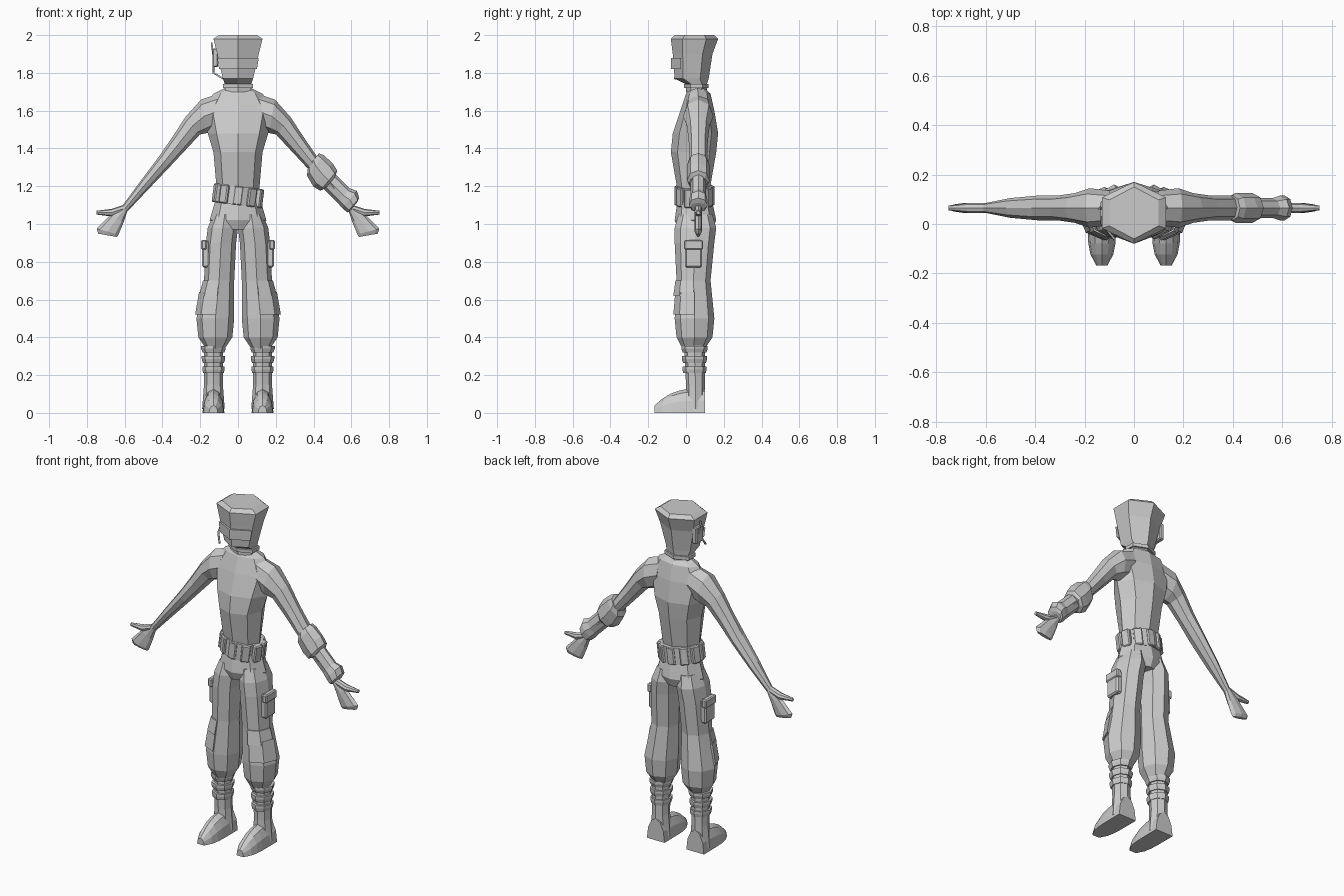
import bpy, bmesh
from math import sin, cos, pi, radians
from mathutils import Vector, Matrix

cube = bpy.data.objects.get("Cube")
if cube:
    bpy.data.objects.remove(cube, do_unlink=True)

grey = bpy.data.materials.new("plain grey")
grey.use_nodes = True
colour = (.6, .6, .6, 1)
grey.diffuse_color = colour
grey.node_tree.nodes["Principled BSDF"].inputs["Base Color"].default_value = colour


def polygon(sides):
    """Unit outline that starts at the front and reaches full width."""
    turns = [2 * pi * i / sides for i in range(sides)]
    widest = max(sin(turn) for turn in turns)
    return [(sin(turn) / widest, -cos(turn)) for turn in turns]


HEXAGON = polygon(6)
OCTAGON = polygon(8)
FACE_FRONT = [HEXAGON[-1], HEXAGON[0], HEXAGON[1]]
OUTER_FRONT = [(u * 1.07, v * 1.07) for u, v in OCTAGON[:3]] + [(0, 0)]
ARCH = [(cos(pi * i / 6), sin(pi * i / 6)) for i in range(7)]


def finish(name, bm):
    bmesh.ops.recalc_face_normals(bm, faces=bm.faces)
    mesh = bpy.data.meshes.new(name)
    bm.to_mesh(mesh)
    bm.free()
    mesh.materials.append(grey)
    part = bpy.data.objects.new(name, mesh)
    bpy.context.scene.collection.objects.link(part)
    return part


def loft(name, rings, side=1):
    """Skin point rings, cap both ends; side -1 mirrors across x."""
    bm = bmesh.new()
    rows = [[bm.verts.new((side * x, y, z)) for x, y, z in ring] for ring in rings]
    for lower, upper in zip(rows, rows[1:]):
        for i in range(len(lower)):
            bm.faces.new((lower[i - 1], lower[i], upper[i], upper[i - 1]))
    bm.faces.new(rows[0])
    bm.faces.new(rows[-1])
    return finish(name, bm)


def level(shape, z, width, front, back, x=0):
    """Horizontal ring; width is measured from its middle."""
    middle, depth = (front + back) / 2, (back - front) / 2
    return [(x + u * width, middle + v * depth, z) for u, v in shape]


def joint(x, z, radius, depth, lean=50):
    """Ring across an arm; lean is the angle of its upper edge."""
    across = radians(lean)
    return [(x + v * radius * cos(across), .065 + u * depth, z + v * radius * sin(across))
            for u, v in OCTAGON]


def box(name, centre, size, turn=0):
    bm = bmesh.new()
    bmesh.ops.create_cube(bm, size=1)
    bmesh.ops.transform(bm, verts=bm.verts, matrix=Matrix.Translation(centre)
                        @ Matrix.Rotation(turn, 4, 'Z') @ Matrix.Diagonal((*size, 1)))
    bmesh.ops.bevel(bm, geom=bm.edges[:], offset=min(size) / 5, segments=1, affect='EDGES')
    return finish(name, bm)


def wire(name, path):
    curve = bpy.data.curves.new(name, 'CURVE')
    curve.dimensions = '3D'
    curve.bevel_depth = .006
    curve.bevel_resolution = 0
    curve.use_fill_caps = True
    line = curve.splines.new('POLY')
    line.points.add(len(path) - 1)
    for point, place in zip(line.points, path):
        point.co = (*place, 1)
    curve.materials.append(grey)
    bpy.context.scene.collection.objects.link(bpy.data.objects.new(name, curve))


# Head with a flat-topped cap, and the neck
loft("head", [
    level(HEXAGON, z=1.7, width=.07, front=0, back=.11),
    level(HEXAGON, z=1.74, width=.07, front=0, back=.11),
    level(HEXAGON, z=1.77, width=.08, front=-.06, back=.12),
    level(HEXAGON, z=1.9, width=.11, front=-.07, back=.14),
    level(HEXAGON, z=1.98, width=.13, front=-.08, back=.17),
    level(HEXAGON, z=2, width=.1, front=-.06, back=.15)])
loft("neck_collar", [level(HEXAGON, z=z, width=.08, front=-.01, back=.12)
                     for z in (1.72, 1.74)])
loft("visor", [
    level(FACE_FRONT, z=1.82, width=.1, front=-.08, back=.13),
    level(FACE_FRONT, z=1.88, width=.11, front=-.08, back=.14)])

# Headset on the right ear
box("headset_earpiece", centre=(-.12, .06, 1.88), size=(.03, .07, .1))
wire("headset_boom", [(-.13, .04, 1.85), (-.13, 0, 1.8), (-.08, -.06, 1.77)])
wire("headset_aerial", [(-.13, .07, 1.88), (-.14, .06, 1.96)])

# Torso and hips
loft("torso", [
    level(OCTAGON, z=1.15, width=.11, front=-.04, back=.12),
    level(OCTAGON, z=1.38, width=.13, front=-.08, back=.16),
    level(OCTAGON, z=1.48, width=.16, front=-.07, back=.17),
    level(OCTAGON, z=1.6, width=.19, front=-.03, back=.15),
    level(OCTAGON, z=1.69, width=.13, front=0, back=.13),
    level(OCTAGON, z=1.72, width=.07, front=.02, back=.1)])
loft("hips", [
    level(OCTAGON, z=1.16, width=.11, front=-.04, back=.13),
    level(OCTAGON, z=1.02, width=.15, front=-.06, back=.16),
    level(OCTAGON, z=.97, width=.12, front=-.04, back=.14)])

# Belt with a ring of pouches, slung lower on the left
belt = [loft("belt", [level(OCTAGON, z=z, width=.12, front=-.06, back=.15)
                      for z in (-.05, .05)])]
for i in range(10):
    turn = 2 * pi * (i + .5) / 10
    spot = Vector((.12 * cos(turn), .045 + .09 * sin(turn), 0))
    belt.append(box("belt_pouch_%d" % i, spot, size=(.03, .05, .1), turn=turn))
for part in belt:
    part.location.z = 1.15
    part.rotation_euler.y = .13

for name, side in (("left", 1), ("right", -1)):
    # Arm, hand and thumb
    loft(name + "_arm", [
        joint(x=.1, z=1.6, radius=.09, depth=.07, lean=90),
        joint(x=.18, z=1.57, radius=.09, depth=.08, lean=80),
        joint(x=.24, z=1.52, radius=.06, depth=.06),
        joint(x=.31, z=1.43, radius=.05, depth=.05),
        joint(x=.39, z=1.33, radius=.04, depth=.05),
        joint(x=.5, z=1.2, radius=.03, depth=.04),
        joint(x=.6, z=1.08, radius=.02, depth=.02)], side)
    loft(name + "_hand", [
        joint(x=.6, z=1.08, radius=.02, depth=.02),
        joint(x=.64, z=1.03, radius=.04, depth=.02, lean=30),
        joint(x=.69, z=.96, radius=.06, depth=.02, lean=15),
        joint(x=.69, z=.94, radius=.05, depth=.01, lean=10)], side)
    loft(name + "_thumb", [
        joint(x=.61, z=1.08, radius=.02, depth=.02, lean=90),
        joint(x=.67, z=1.06, radius=.02, depth=.02, lean=90),
        joint(x=.75, z=1.06, radius=.01, depth=.01, lean=90)], side)

    # Baggy trouser leg with a flapped thigh pocket
    loft(name + "_trouser_leg", [
        level(OCTAGON, z=1.05, x=.07, width=.06, front=-.04, back=.14),
        level(OCTAGON, z=.98, x=.08, width=.08, front=-.06, back=.16),
        level(OCTAGON, z=.9, x=.09, width=.08, front=-.06, back=.15),
        level(OCTAGON, z=.7, x=.1, width=.08, front=-.05, back=.13),
        level(OCTAGON, z=.5, x=.12, width=.1, front=-.06, back=.15),
        level(OCTAGON, z=.4, x=.12, width=.09, front=-.05, back=.14),
        level(OCTAGON, z=.34, x=.12, width=.05, front=-.02, back=.1)], side)
    box(name + "_thigh_pocket", centre=(side * .17, .04, .84), size=(.04, .09, .14))
    box(name + "_pocket_flap", centre=(side * .18, .04, .89), size=(.03, .1, .05))

    # Two overlapping knee guards around the outer front
    loft(name + "_upper_knee_guard", [
        level(OUTER_FRONT, z=.62, x=.11, width=.09, front=-.06, back=.14),
        level(OUTER_FRONT, z=.7, x=.1, width=.08, front=-.05, back=.13)], side)
    loft(name + "_lower_knee_guard", [
        level(OUTER_FRONT, z=.52, x=.12, width=.1, front=-.06, back=.15),
        level(OUTER_FRONT, z=.64, x=.11, width=.09, front=-.05, back=.14)], side)

    # Boot shaft with straps that flare less towards the ankle
    loft(name + "_boot_shaft", [
        level(OCTAGON, z=.36, x=.13, width=.05, front=-.01, back=.1),
        level(OCTAGON, z=.15, x=.13, width=.05, front=0, back=.1),
        level(OCTAGON, z=.02, x=.13, width=.06, front=0, back=.1)], side)
    for i in range(3):
        flare = .015 - i * .003
        loft("%s_boot_strap_%d" % (name, i), [
            level(OCTAGON, z=.34 - i * .055 + rise, x=.13, width=.05 + grow,
                  front=-.01 - grow, back=.1 + grow)
            for rise, grow in ((-.02, flare / 2), (0, flare), (.015, flare))], side)

    # Foot, tapering from heel to toe
    foot = []
    for i in range(7):
        t = i / 6
        width, height = .058 * (1 - .6 * t ** 6), .13 * (1 - .7 * t ** 3)
        foot.append([(.13 + u * width, .1 - .267 * t, v * height) for u, v in ARCH])
    loft(name + "_boot_foot", foot, side)

# Armour worn on the left forearm only
loft("left_elbow_guard", [
    joint(x=.4, z=1.34, radius=.045, depth=.05),
    joint(x=.41, z=1.31, radius=.07, depth=.06),
    joint(x=.45, z=1.26, radius=.08, depth=.06),
    joint(x=.48, z=1.23, radius=.07, depth=.06),
    joint(x=.49, z=1.22, radius=.04, depth=.05)])
loft("left_bracer", [
    joint(x=.48, z=1.23, radius=.05, depth=.04),
    joint(x=.57, z=1.14, radius=.05, depth=.04)])
loft("left_wrist_cuff", [
    joint(x=.56, z=1.15, radius=.05, depth=.04),
    joint(x=.59, z=1.13, radius=.06, depth=.05),
    joint(x=.61, z=1.1, radius=.05, depth=.05),
    joint(x=.61, z=1.09, radius=.03, depth=.04)])
